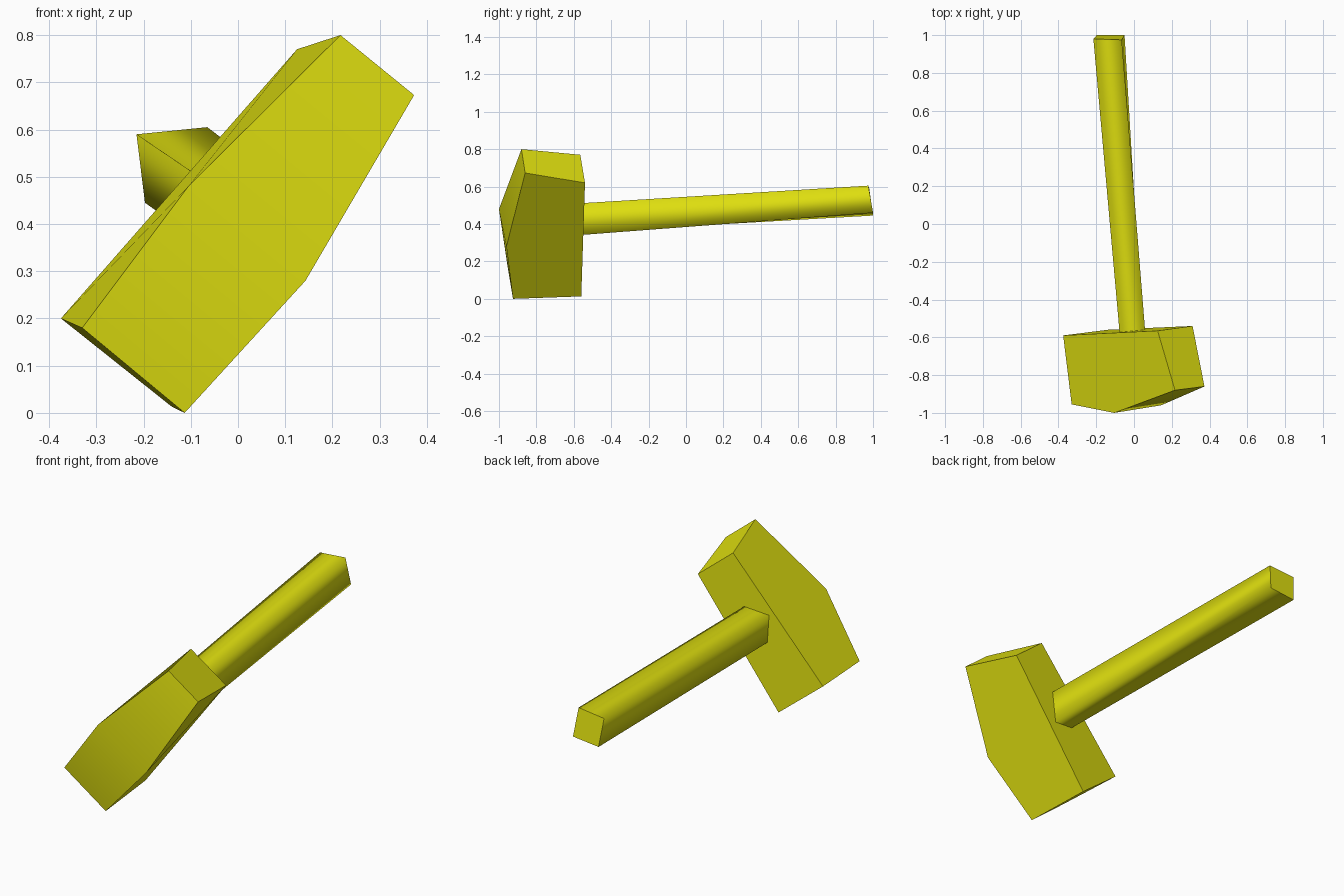
import bpy
import bmesh

if "Cube" in bpy.data.objects:
    bpy.data.objects.remove(bpy.data.objects["Cube"])

yellow = bpy.data.materials.new("yellow")
yellow.diffuse_color = (0.75, 0.75, 0.005, 1)
yellow.use_nodes = True
yellow.node_tree.nodes["Principled BSDF"].inputs["Base Color"].default_value = yellow.diffuse_color


def loft(name, ring_a, ring_b, smooth_sides):
    """Bridge two matching outlines, cap both ends, smooth only the chosen sides."""
    bm = bmesh.new()
    a = [bm.verts.new(p) for p in ring_a]
    b = [bm.verts.new(p) for p in ring_b]
    n = len(a)
    bm.faces.new(a)
    bm.faces.new(b[::-1])
    for i in range(n):
        j = (i + 1) % n
        side = bm.faces.new((a[j], a[i], b[i], b[j]))
        side.smooth = i in smooth_sides
    bmesh.ops.recalc_face_normals(bm, faces=bm.faces[:])
    mesh = bpy.data.meshes.new(name)
    bm.to_mesh(mesh)
    bm.free()
    mesh.materials.append(yellow)
    obj = bpy.data.objects.new(name, mesh)
    bpy.context.collection.objects.link(obj)
    return obj


# Mallet head: five-sided profile with a bent front, lofted across its thickness
upper_side = [(-0.33, -0.955, 0.18), (-0.105, -1.0, 0.48), (0.217, -0.88, 0.80),
              (0.125, -0.565, 0.77), (-0.375, -0.59, 0.20)]
lower_side = [(-0.113, -0.925, 0.0), (0.143, -0.96, 0.28), (0.373, -0.86, 0.673),
              (0.31, -0.54, 0.62), (-0.14, -0.56, 0.013)]
loft("hammer_head", upper_side, lower_side, {0, 1})

# Handle: square bar with rounded shading, set slightly into the head
socket_end = [(-0.075, -0.59, 0.495), (0.06, -0.58, 0.51),
              (0.045, -0.58, 0.34), (-0.07, -0.58, 0.355)]
grip_end = [(-0.215, 0.98, 0.59), (-0.065, 0.975, 0.605),
            (-0.05, 1.0, 0.46), (-0.197, 1.0, 0.445)]
loft("handle", socket_end, grip_end, {0, 1, 2, 3})
